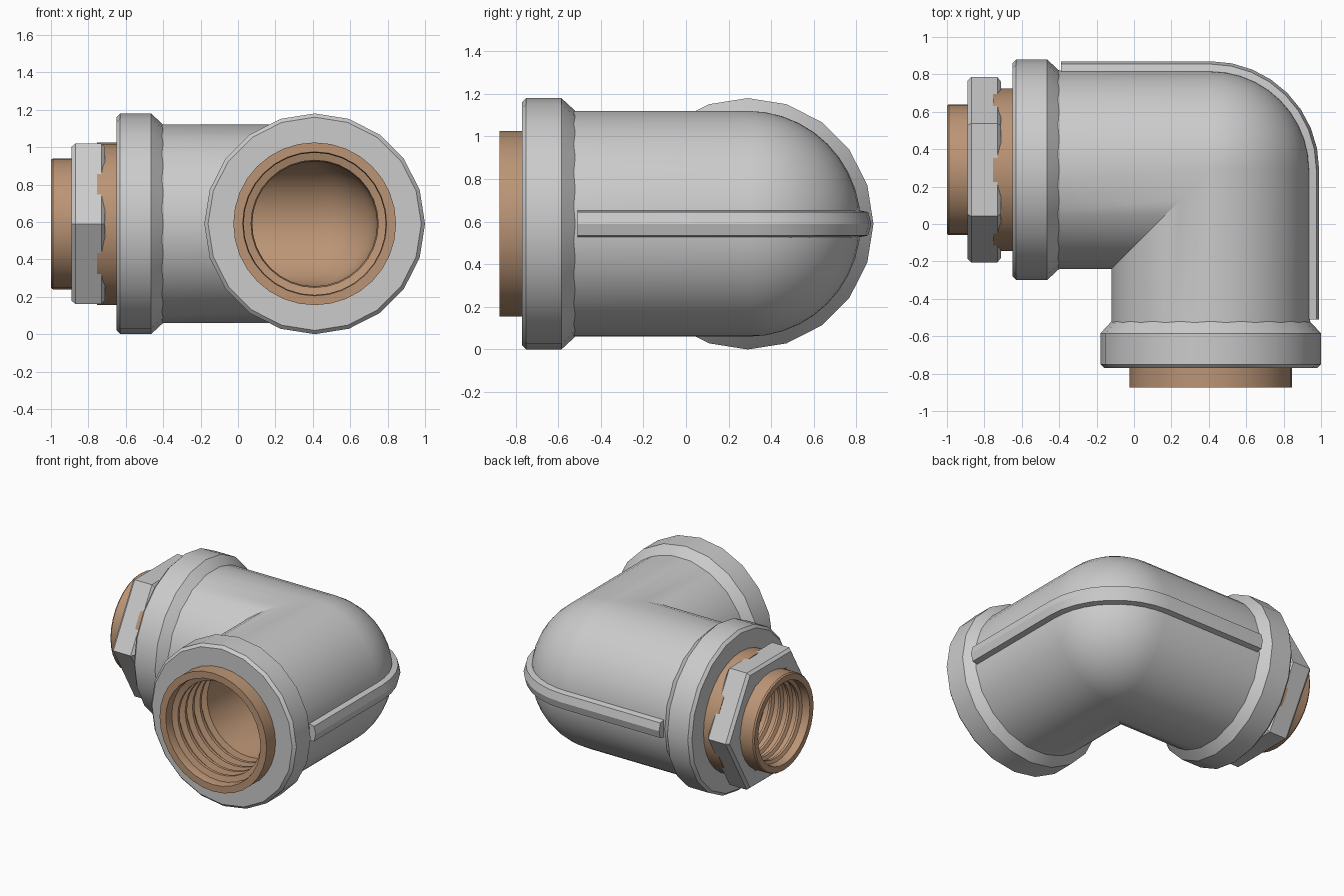
import bpy, bmesh
from math import sin, cos, pi, radians
from mathutils import Vector

if "Cube" in bpy.data.objects:
    bpy.data.objects.remove(bpy.data.objects["Cube"])

CORNER = Vector((0.41, 0.29, 0.59))   # where the two pipe axes meet

brass = bpy.data.materials.new("brass")
brass.diffuse_color = (0.50, 0.30, 0.18, 1)
brass.use_nodes = True
brass.node_tree.nodes["Principled BSDF"].inputs["Base Color"].default_value = brass.diffuse_color


def finish(name, bm, mat=None):
    bmesh.ops.remove_doubles(bm, verts=bm.verts, dist=1e-4)
    me = bpy.data.meshes.new(name)
    bm.to_mesh(me)
    bm.free()
    me.shade_smooth()
    me.set_sharp_from_angle(angle=radians(30))
    if mat:
        me.materials.append(mat)
    ob = bpy.data.objects.new(name, me)
    ob.location = CORNER
    bpy.context.collection.objects.link(ob)
    return ob


def lathe(bm, profile, n):
    """Revolve (distance from corner, radius) points about the -x leg."""
    rings = [[bm.verts.new((-d, r * cos(2 * pi * j / n), r * sin(2 * pi * j / n)))
              for j in range(n)] for d, r in profile]
    for a, b in zip(rings, rings[1:]):
        for j in range(n):
            k = (j + 1) % n
            bm.faces.new((a[j], b[j], b[k], a[k]))


def mirror_leg(bm):
    """Mitre the leg on the diagonal and mirror it to the -y leg."""
    geom = bm.verts[:] + bm.edges[:] + bm.faces[:]
    bmesh.ops.bisect_plane(bm, geom=geom, dist=1e-5, plane_co=(0, 0, 0),
                           plane_no=(1, -1, 0), clear_outer=True)
    dup = bmesh.ops.duplicate(bm, geom=bm.verts[:] + bm.edges[:] + bm.faces[:])["geom"]
    for v in (g for g in dup if isinstance(g, bmesh.types.BMVert)):
        v.co.x, v.co.y = v.co.y, v.co.x
    bmesh.ops.reverse_faces(bm, faces=[g for g in dup if isinstance(g, bmesh.types.BMFace)])


def dome(bm, r, n, inside=False):
    """Quarter sphere closing the outside of the bend."""
    steps = n // 4
    grid = []
    for k in range(steps + 1):
        p = pi / 2 * k / steps
        grid.append([bm.verts.new((r * cos(a) * sin(p), r * cos(a) * cos(p), r * sin(a)))
                     for a in (-pi / 2 + pi * j / (n // 2) for j in range(n // 2 + 1))])
    for a, b in zip(grid, grid[1:]):
        for j in range(n // 2):
            f = (a[j], a[j + 1], b[j + 1], b[j])
            bm.faces.new(f[::-1] if inside else f)


def thread(start, pitch, count, crest, root):
    """Profile points of an inner thread, running inwards."""
    pts = []
    for i in range(count):
        d = start - i * pitch
        pts += [(d, root), (d - pitch * 0.45, root),
                (d - pitch * 0.6, crest), (d - pitch * 0.85, crest)]
    return pts


# elbow body
bm = bmesh.new()
lathe(bm, [(0, 0.53), (1.0, 0.53)], 40)
mirror_leg(bm)
dome(bm, 0.53, 40)
finish("elbow_body", bm)

# collars at both mouths
bm = bmesh.new()
lathe(bm, [(0.80, 0.52), (0.81, 0.53), (0.875, 0.59), (1.04, 0.59), (1.06, 0.57), (1.06, 0.42)], 20)
mirror_leg(bm)
finish("collars", bm)

# brass liner with threaded mouths and a bent bore
bm = bmesh.new()
lathe(bm, [(1.0, 0.435), (1.165, 0.435), (1.165, 0.385)]
      + thread(1.14, 0.085, 5, 0.34, 0.38) + [(0.68, 0.334), (0, 0.334)], 32)
mirror_leg(bm)
dome(bm, 0.334, 32, inside=True)
finish("brass_liner", bm, brass)

# rib round the outside of the bend
bm = bmesh.new()
section = [(0.51, -0.066), (0.565, -0.055), (0.58, 0), (0.565, 0.055), (0.51, 0.066)]
path = [(-0.80, 0, 0)]
path += [(0, 0, pi / 2 * k / 8) for k in range(9)]
path += [(0, -0.80, pi / 2)]
rows = [[bm.verts.new((x + r * sin(p), y + r * cos(p), z)) for r, z in section]
        for x, y, p in path]
for a, b in zip(rows, rows[1:]):
    for j in range(5):
        k = (j + 1) % 5
        bm.faces.new((a[j], a[k], b[k], b[j]))
bm.faces.new(rows[0])
bm.faces.new(rows[-1])
bmesh.ops.recalc_face_normals(bm, faces=bm.faces)
finish("outer_rib", bm)

# hexagonal nut
bm = bmesh.new()
lathe(bm, [(1.12, 0.36), (1.12, 0.47), (1.14, 0.495), (1.28, 0.495), (1.30, 0.475), (1.30, 0.36)], 6)
finish("hex_nut", bm)

# brass bushing through the nut
bm = bmesh.new()
bushing = [(1.0, 0.36), (1.15, 0.36), (1.28, 0.35), (1.40, 0.35), (1.41, 0.343), (1.41, 0.30)]
lathe(bm, bushing + thread(1.385, 0.075, 5, 0.275, 0.297) + [(1.0, 0.28), (1.0, 0.36)], 32)
finish("brass_bushing", bm, brass)
